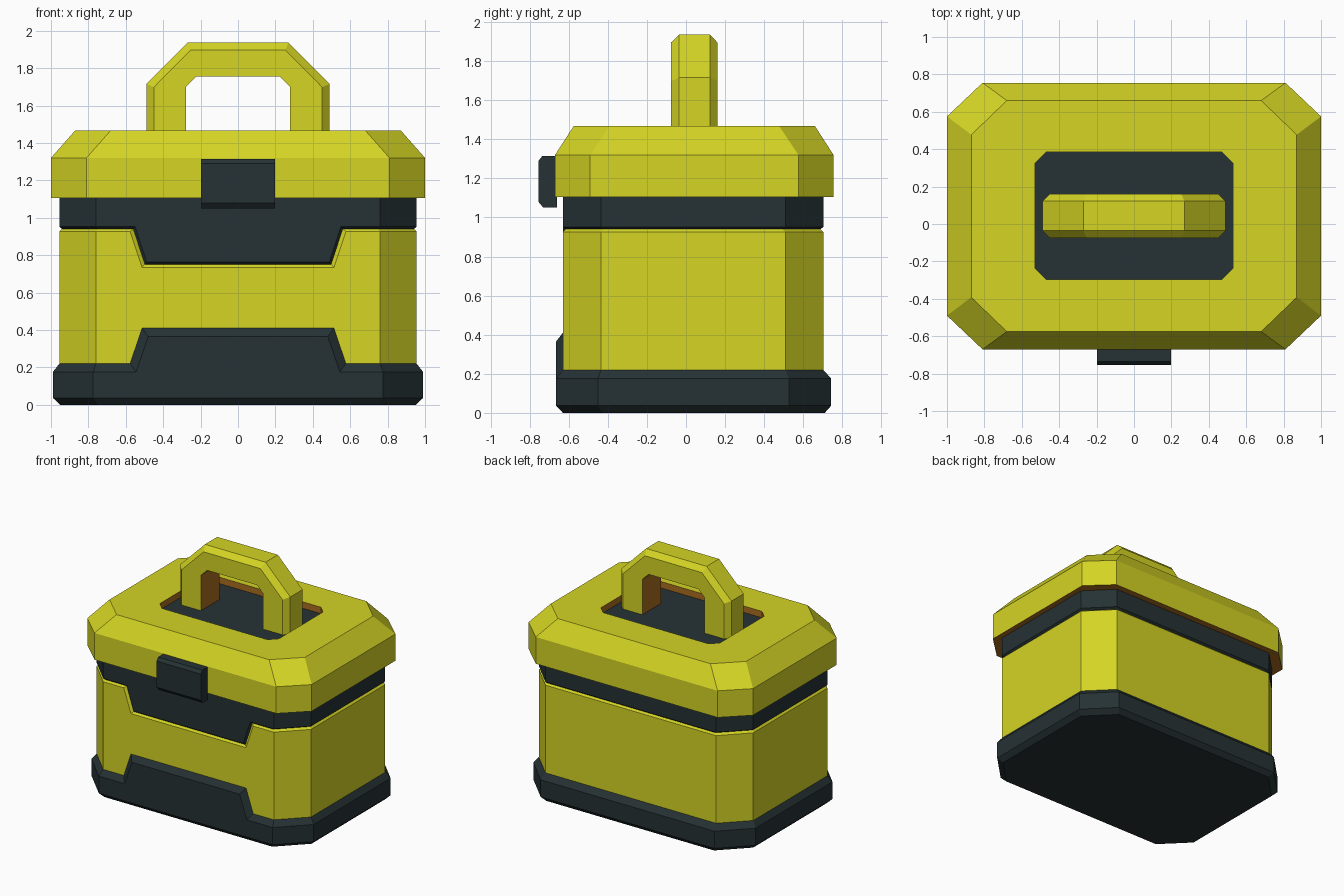
import bpy

if "Cube" in bpy.data.objects:
    bpy.data.objects.remove(bpy.data.objects["Cube"])


def material(name, rgb):
    m = bpy.data.materials.new(name)
    m.diffuse_color = (*rgb, 1.0)
    m.use_nodes = True
    m.node_tree.nodes["Principled BSDF"].inputs["Base Color"].default_value = m.diffuse_color
    return m


YELLOW = material("yellow", (0.66, 0.66, 0.018))
DARK = material("dark_slate", (0.019, 0.031, 0.034))
BROWN = material("orange_brown", (0.40, 0.15, 0.014))


def make(name, verts, faces, mats, ids=None):
    me = bpy.data.meshes.new(name)
    me.from_pydata(verts, [], faces)
    for m in mats:
        me.materials.append(m)
    if ids:
        for p, i in zip(me.polygons, ids):
            p.material_index = i
    me.update()
    ob = bpy.data.objects.new(name, me)
    bpy.context.collection.objects.link(ob)
    return ob


def octagon(x, y0, y1, z, cx, cy, tab=None):
    """Chamfered rectangle, counter-clockwise; tab = (inner x, outer x, z) shifts the front edge."""
    front = [(-x + cx, y0, z)]
    if tab:
        a, b, t = tab
        front += [(-b, y0, z), (-a, y0, t), (a, y0, t), (b, y0, z)]
    front.append((x - cx, y0, z))
    return front + [(x, y0 + cy, z), (x, y1 - cy, z), (x - cx, y1, z),
                    (-x + cx, y1, z), (-x, y1 - cy, z), (-x, y0 + cy, z)]


def stack(name, rings, mats, band_ids=None, bottom=None, top=None):
    """Bridge rings from bottom to top, with optional caps (given as material slots)."""
    n = len(rings[0])
    verts = [v for r in rings for v in r]
    faces, ids = [], []
    for k in range(len(rings) - 1):
        for i in range(n):
            j = (i + 1) % n
            faces.append((k * n + i, k * n + j, (k + 1) * n + j, (k + 1) * n + i))
            ids.append(band_ids[k] if band_ids else 0)
    if bottom is not None:
        faces.append(tuple(reversed(range(n))))
        ids.append(bottom)
    if top is not None:
        faces.append(tuple(range((len(rings) - 1) * n, len(rings) * n)))
        ids.append(top)
    return make(name, verts, faces, mats, ids)


def body_ring(z, tab, inset=0.0):
    return octagon(0.955 - inset, -0.63 + inset, 0.703 - inset, z, 0.195, 0.195, tab)


# Base with raised front tab
stack("base", [
    octagon(0.952, -0.63, 0.71, 0.0, 0.205, 0.205, (0.48, 0.545, 0.0)),
    octagon(0.99, -0.665, 0.743, 0.037, 0.215, 0.215, (0.48, 0.545, 0.037)),
    octagon(0.99, -0.665, 0.743, 0.175, 0.215, 0.215, (0.48, 0.545, 0.365)),
    body_ring(0.22, (0.513, 0.577, 0.41)),
], [DARK], bottom=0)

# Main body with notched front
stack("body", [
    body_ring(0.2, (0.513, 0.577, 0.2)),
    body_ring(0.926, (0.513, 0.577, 0.735)),
    body_ring(0.94, (0.498, 0.56, 0.75), 0.014),
], [YELLOW])

# Dark collar dropping into the notch
stack("collar", [
    body_ring(0.94, (0.498, 0.56, 0.75), 0.014),
    body_ring(0.952, (0.488, 0.55, 0.762)),
    body_ring(1.12, (0.488, 0.55, 1.12)),
], [DARK])

# Lid with sloped rim and recessed handle well
stack("lid", [
    octagon(1.0, -0.67, 0.755, 1.105, 0.19, 0.18),
    octagon(1.0, -0.67, 0.755, 1.32, 0.19, 0.18),
    octagon(0.87, -0.575, 0.66, 1.467, 0.19, 0.183),
    octagon(0.53, -0.297, 0.385, 1.467, 0.06, 0.06),
    octagon(0.53, -0.297, 0.385, 1.415, 0.06, 0.06),
], [YELLOW, DARK, BROWN], band_ids=[0, 0, 0, 2], bottom=2, top=1)

# Latch: side profile extruded across x
prof = [(-0.755, 1.08), (-0.73, 1.05), (-0.66, 1.05),
        (-0.66, 1.315), (-0.735, 1.315), (-0.755, 1.29)]
n = len(prof)
make("latch", [(x, y, z) for x in (-0.197, 0.197) for y, z in prof],
     [tuple(reversed(range(n))), tuple(range(n, 2 * n))] +
     [(i, (i + 1) % n, n + (i + 1) % n, n + i) for i in range(n)], [DARK])

# Handle: bevelled section carried along a faceted arch
Z0 = 1.41
half = [((0.49, Z0), (0.45, Z0), (0.277, Z0)),
        ((0.49, 1.715), (0.45, 1.698), (0.277, 1.70)),
        ((0.27, 1.936), (0.253, 1.896), (0.222, 1.755))]
stations = [[(-x, z) for x, z in s] for s in half] + [list(s) for s in reversed(half)]
verts = []
for o, b, i in stations:
    verts += [(o[0], -0.035, o[1]), (o[0], 0.122, o[1]), (b[0], 0.16, b[1]),
              (i[0], 0.16, i[1]), (i[0], -0.076, i[1]), (b[0], -0.076, b[1])]
faces, ids = [], []
for k in range(5):
    for i in range(6):
        j = (i + 1) % 6
        faces.append((k * 6 + i, (k + 1) * 6 + i, (k + 1) * 6 + j, k * 6 + j))
        ids.append(1 if i == 3 and k in (0, 4) else 0)  # inner sides of the legs
make("handle", verts, faces, [YELLOW, BROWN], ids)
